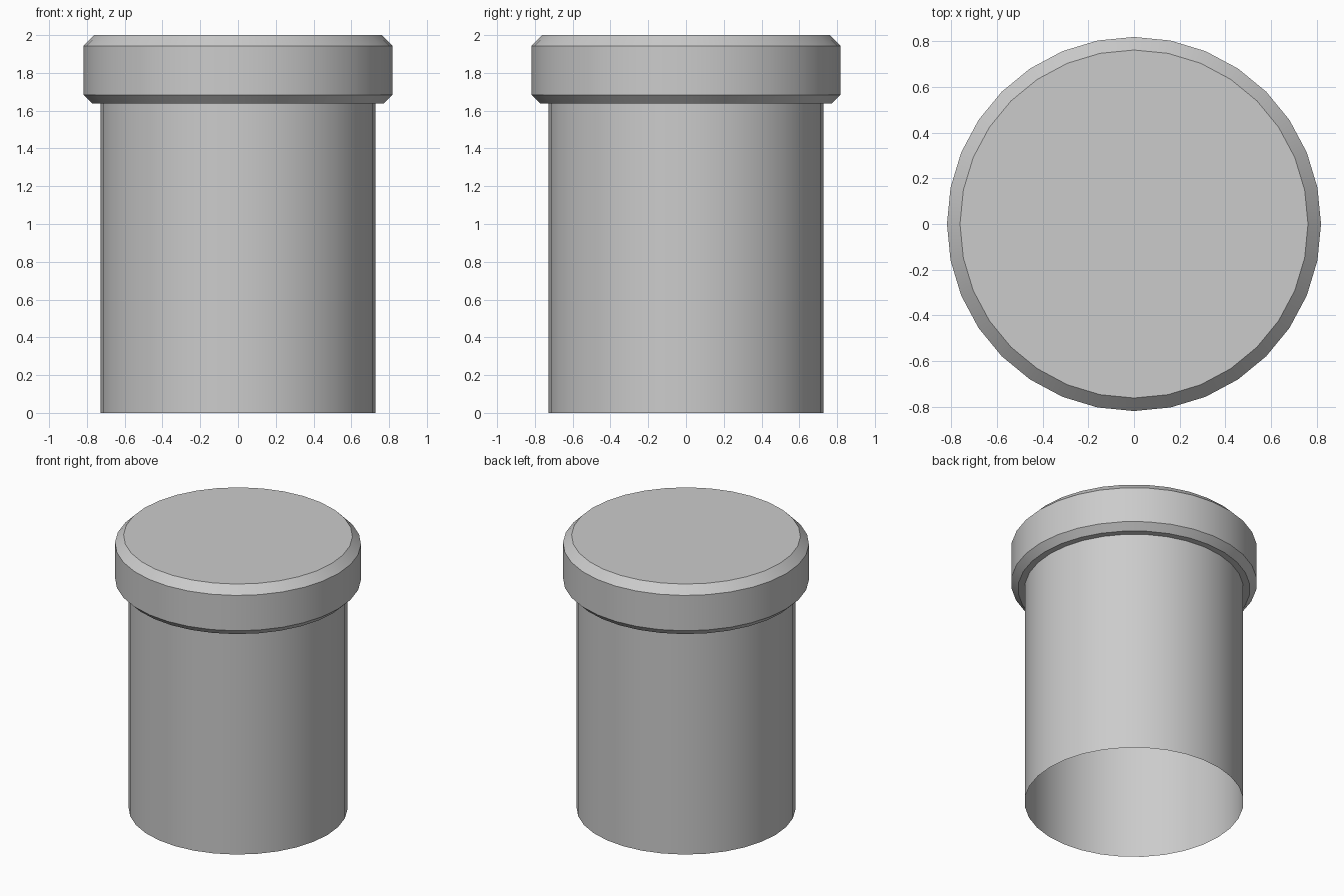
import bpy, bmesh
from math import cos, sin, pi, radians

if "Cube" in bpy.data.objects:
    bpy.data.objects.remove(bpy.data.objects["Cube"])

SIDES = 32


def lathe(name, profile):
    """Revolve an open (radius, z) profile; the last ring is capped."""
    bm = bmesh.new()
    rings = [[bm.verts.new((r * cos(2 * pi * i / SIDES), r * sin(2 * pi * i / SIDES), z))
              for i in range(SIDES)] for r, z in profile]
    for a, b in zip(rings, rings[1:]):
        for i in range(SIDES):
            j = (i + 1) % SIDES
            bm.faces.new((a[i], a[j], b[j], b[i]))
    bm.faces.new(rings[-1])
    mesh = bpy.data.meshes.new(name)
    bm.to_mesh(mesh)
    bm.free()
    obj = bpy.data.objects.new(name, mesh)
    bpy.context.collection.objects.link(obj)
    bpy.context.view_layer.objects.active = obj
    obj.select_set(True)
    bpy.ops.object.shade_smooth_by_angle(angle=radians(30))
    return obj


# Open-bottomed tube, stepping out into a chamfered lid
lathe("jar_with_lid", [
    (0.728, 0.0), (0.728, 1.638),       # body wall
    (0.772, 1.638), (0.818, 1.684),     # lid underside and lower chamfer
    (0.818, 1.943), (0.761, 2.0),       # lid side and upper chamfer
])
